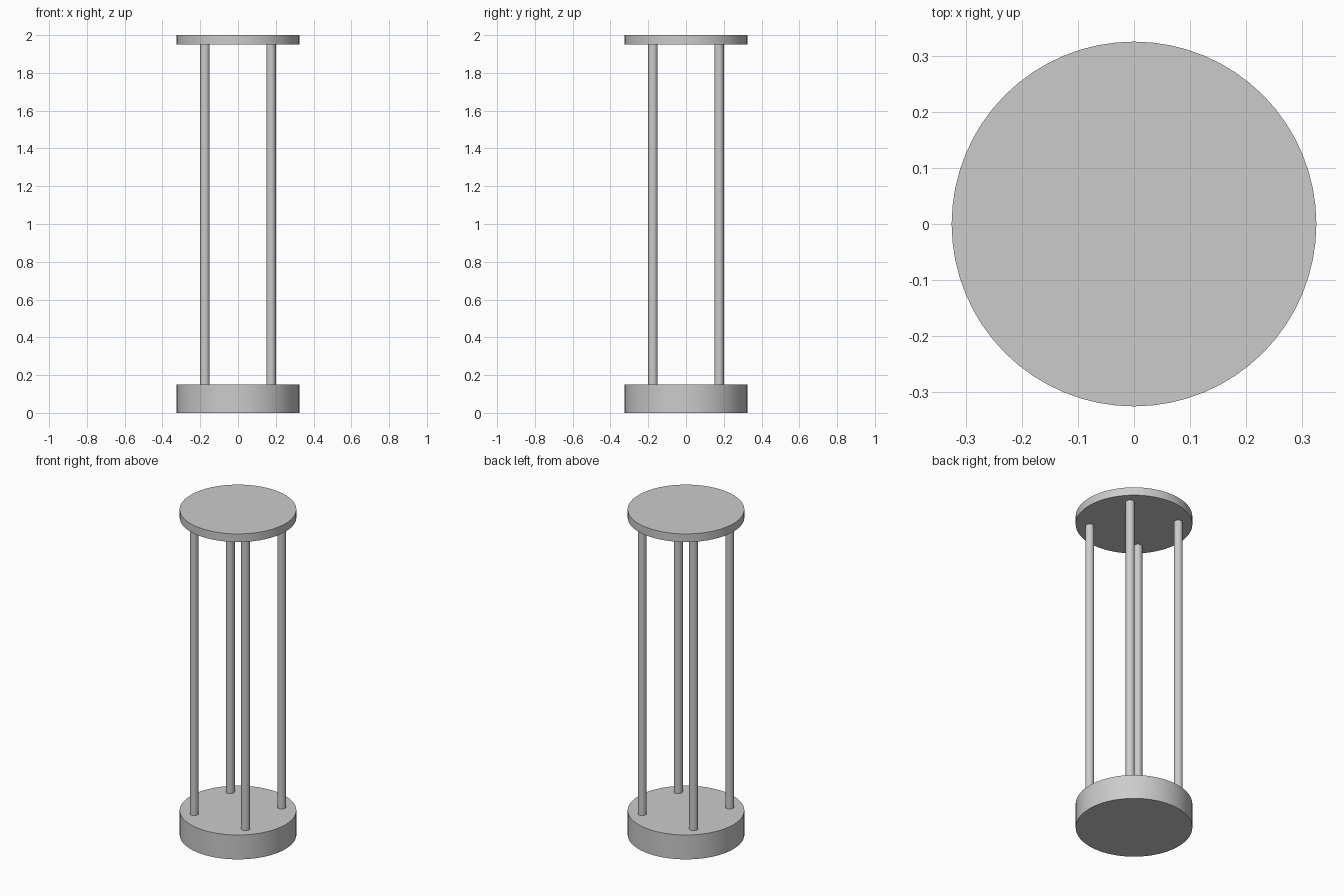
import bpy
import math

if "Cube" in bpy.data.objects:
    bpy.data.objects.remove(bpy.data.objects["Cube"], do_unlink=True)

# One plain grey finish
grey = bpy.data.materials.new("light_grey")
grey.use_nodes = True
colour = (0.6, 0.6, 0.6, 1)
grey.diffuse_color = colour
grey.node_tree.nodes["Principled BSDF"].inputs["Base Color"].default_value = colour


def cylinder(name, radius, bottom, top, x=0, y=0, sides=64):
    """Upright cylinder spanning two heights, with smooth walls and sharp rims."""
    bpy.ops.mesh.primitive_cylinder_add(
        vertices=sides, radius=radius, depth=top - bottom,
        location=(x, y, (bottom + top) / 2))
    part = bpy.context.object
    part.name = name
    part.data.materials.append(grey)
    bpy.ops.object.shade_smooth_by_angle(angle=math.radians(30))
    return part


DISC_RADIUS = 0.325
BASE_TOP = 0.15
PLATE_BOTTOM = 1.95
POST_OFFSET = 0.175

# Thick round base and thin round top
cylinder("base", DISC_RADIUS, 0, BASE_TOP)
cylinder("top_plate", DISC_RADIUS, PLATE_BOTTOM, 2)

# Four posts on the corners of a square
for depth, y in (("front", -POST_OFFSET), ("back", POST_OFFSET)):
    for side, x in (("right", -POST_OFFSET), ("left", POST_OFFSET)):
        cylinder(f"{depth}_{side}_post", 0.025, BASE_TOP, PLATE_BOTTOM, x, y, 32)
